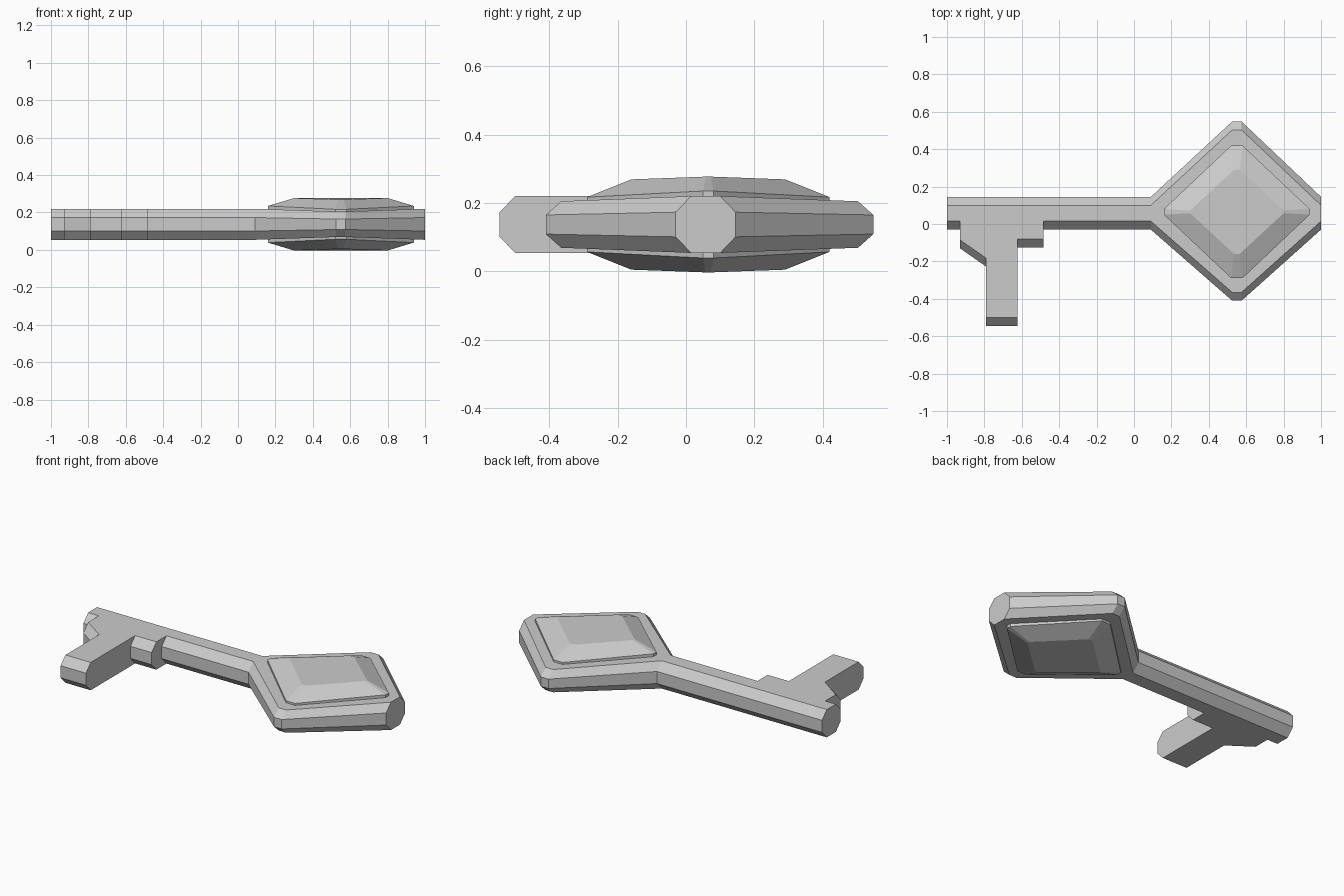
import bpy
import bmesh

cube = bpy.data.objects.get("Cube")
if cube:
    bpy.data.objects.remove(cube, do_unlink=True)

# One plain metal colour
metal = bpy.data.materials.new("grey metal")
metal.use_nodes = True
colour = (0.6, 0.6, 0.6, 1)
metal.diffuse_color = colour
metal.node_tree.nodes["Principled BSDF"].inputs["Base Color"].default_value = colour

MID_Z = 0.137    # the key is mirrored about this height
CENTRE_X, CENTRE_Y = 0.55, 0.07


def loft(name, rings):
    """Bridge equal-length rings of points and cap both ends."""
    bm = bmesh.new()
    loops = [[bm.verts.new(p) for p in ring] for ring in rings]
    n = len(loops[0])
    for a, b in zip(loops, loops[1:]):
        for i in range(n):
            j = (i + 1) % n
            bm.faces.new((a[i], a[j], b[j], b[i]))
    bm.faces.new(loops[0][::-1])
    bm.faces.new(loops[-1])
    bmesh.ops.recalc_face_normals(bm, faces=bm.faces)
    mesh = bpy.data.meshes.new(name)
    bm.to_mesh(mesh)
    bm.free()
    mesh.materials.append(metal)
    obj = bpy.data.objects.new(name, mesh)
    bpy.context.scene.collection.objects.link(obj)
    return obj


def octagon(x, low, high, half, side, cut=0.045):
    """Chamfered section across the key at x."""
    upper = [(low, side), (low + cut, half), (high - cut, half), (high, side)]
    lower = [(y, -z) for y, z in reversed(upper)]
    return [(x, y, MID_Z + z) for y, z in upper + lower]


def tooth_section(x, low, half=0.083, side=0.036, cut=0.045):
    """Section of a tooth: chamfered tip, square root on the shaft."""
    upper = [(low, side), (low + cut, half), (0.02, half)]
    lower = [(y, -z) for y, z in reversed(upper)]
    return [(x, y, MID_Z + z) for y, z in upper + lower]


def diamond(rx, ry, tip, z_side, z_end, sign):
    """Blunt-cornered diamond whose side and end corners differ in height."""
    quarter = [(rx, tip / 2, z_side), (tip, ry, z_end)]
    pts = quarter + [(-x, y, z) for x, y, z in reversed(quarter)]
    pts += [(-x, -y, z) for x, y, z in pts]
    return [(CENTRE_X + x, CENTRE_Y - 0.005 + y, MID_Z + sign * z) for x, y, z in pts]


# Shaft widening into the diamond bow
shaft_end = dict(low=-0.03, high=0.145, half=0.083, side=0.036)
bow_wide = dict(low=-0.41, high=0.548, half=0.068, side=0.028)
loft("shaft", [octagon(x, **shaft_end) for x in (-1, 0.09)])
loft("bow", [octagon(0.09, **shaft_end), octagon(0.525, **bow_wide),
             octagon(0.575, **bow_wide), octagon(1, **shaft_end)])

# Raised panel on both faces of the bow
rim = (0.39, 0.355, 0.03, 0.098, 0.08)
crown = (0.25, 0.225, 0.015, 0.14, 0.132)
loft("bow_panel", [diamond(*crown, -1), diamond(*rim, -1),
                   diamond(*rim, 1), diamond(*crown, 1)])

# Teeth: (left x, tip y, right x, tip y)
teeth = {
    "slanted_tooth": (-0.93, -0.13, -0.79, -0.228),
    "long_tooth": (-0.79, -0.545, -0.623, -0.545),
    "short_tooth": (-0.623, -0.125, -0.483, -0.125),
}
for name, (x0, y0, x1, y1) in teeth.items():
    loft(name, [tooth_section(x0, y0), tooth_section(x1, y1)])
